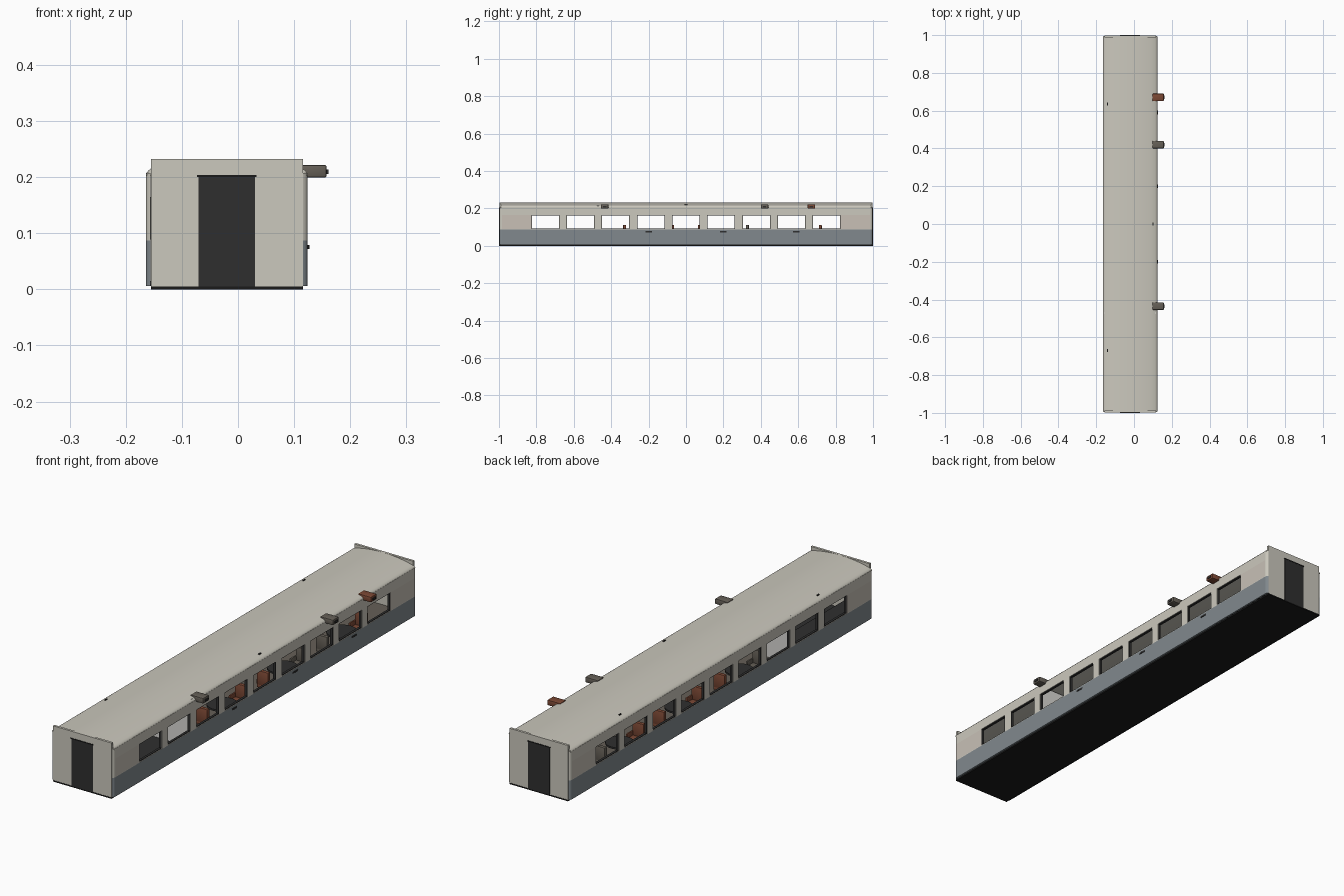
import bpy, bmesh, math
from mathutils import Vector

if "Cube" in bpy.data.objects:
    bpy.data.objects.remove(bpy.data.objects["Cube"])

CX = -0.02            # centre line of the carriage
HALF = 0.144          # half width over the side walls


def mat(name, r, g, b):
    m = bpy.data.materials.new(name)
    m.diffuse_color = (r, g, b, 1)
    m.use_nodes = True
    m.node_tree.nodes["Principled BSDF"].inputs["Base Color"].default_value = m.diffuse_color
    return m


CREAM = mat("cream", 0.60, 0.58, 0.51)
PANEL = mat("warm_cream", 0.58, 0.53, 0.47)
GREY = mat("blue_grey", 0.22, 0.25, 0.27)
DARK = mat("charcoal", 0.028, 0.028, 0.028)
BLACK = mat("black", 0.010, 0.010, 0.010)
RUST = mat("rust_brown", 0.20, 0.065, 0.035)
TAUPE = mat("taupe", 0.13, 0.115, 0.095)
WHITE = mat("off_white", 0.70, 0.69, 0.66)


def finish(name, bm, m, smooth=False):
    bmesh.ops.recalc_face_normals(bm, faces=bm.faces)
    me = bpy.data.meshes.new(name)
    bm.to_mesh(me)
    bm.free()
    me.materials.append(m)
    ob = bpy.data.objects.new(name, me)
    bpy.context.collection.objects.link(ob)
    if smooth:
        bpy.ops.object.select_all(action='DESELECT')
        ob.select_set(True)
        bpy.context.view_layer.objects.active = ob
        bpy.ops.object.shade_smooth_by_angle(angle=math.radians(35))
    return ob


def add_box(bm, x0, x1, y0, y1, z0, z1):
    vs = bmesh.ops.create_cube(bm, size=1)['verts']
    for v in vs:
        v.co = Vector((x0 + (v.co.x + .5) * (x1 - x0),
                       y0 + (v.co.y + .5) * (y1 - y0),
                       z0 + (v.co.z + .5) * (z1 - z0)))


def boxes(name, m, *dims, bevel=0):
    bm = bmesh.new()
    for d in dims:
        add_box(bm, *d)
    if bevel:
        bmesh.ops.bevel(bm, geom=bm.edges[:], offset=bevel, segments=2,
                        profile=0.5, affect='EDGES')
    return finish(name, bm, m, bool(bevel))


def prism(name, m, pts, vec, smooth=False):
    bm = bmesh.new()
    f = bm.faces.new([bm.verts.new(p) for p in pts])
    g = bmesh.ops.extrude_face_region(bm, geom=[f])['geom']
    bmesh.ops.translate(bm, vec=vec, verts=[v for v in g if isinstance(v, bmesh.types.BMVert)])
    return finish(name, bm, m, smooth)


# Underframe and floors
boxes("underframe", BLACK, (-0.155, 0.116, -0.995, 0.995, 0, 0.006))
boxes("underfloor", BLACK, (CX - 0.14, CX + 0.14, -0.985, 0.985, 0.006, 0.010))
boxes("service_floor", DARK, (CX - 0.136, CX + 0.136, -0.985, -0.475, 0.010, 0.015))
boxes("saloon_floor", TAUPE, (CX - 0.136, CX + 0.136, -0.465, 0.985, 0.010, 0.015))

# Side walls with nine window openings each
WZ0, WZ1, WW, PITCH = 0.089, 0.165, 0.150, 0.188
centres = [(i - 4) * PITCH for i in range(9)]
T = 0.008
for s, side in ((1, "right"), (-1, "left")):
    xa, xb = sorted((CX + s * HALF, CX + s * (HALF - T)))
    boxes(side + "_lower_wall", GREY, (xa, xb, -0.985, 0.985, 0.006, 0.087))
    pillars = [(xa, xb, a + WW / 2, b - WW / 2, WZ0, WZ1) for a, b in zip(centres, centres[1:])]
    boxes(side + "_upper_wall", CREAM, (xa, xb, -0.985, 0.985, WZ1, 0.207),
          (xa, xb, -0.985, 0.985, 0.087, WZ0), *pillars)
    e = centres[-1] + WW / 2
    boxes(side + "_end_panels", PANEL, (xa, xb, -0.985, -e, WZ0, WZ1), (xa, xb, e, 0.985, WZ0, WZ1))
    # Dark frames lining each window
    fa, fb = sorted((CX + s * (HALF - 0.002), CX + s * (HALF - 0.012)))
    fr, bars = 0.003, []
    for c in centres:
        y0, y1 = c - WW / 2, c + WW / 2
        bars += [(fa, fb, y0, y1, WZ0, WZ0 + fr), (fa, fb, y0, y1, WZ1 - fr, WZ1),
                 (fa, fb, y0, y0 + fr, WZ0, WZ1), (fa, fb, y1 - fr, y1, WZ0, WZ1)]
    boxes(side + "_window_frames", DARK, *bars)
    # Rounded vertical corners
    for e in (1, -1):
        plan = [(HALF - T, .985), (HALF, .985), (HALF - .001, .991), (HALF - .004, .995), (HALF - T, .997)]
        for nm, m, z0, z1 in (("lower", GREY, .006, .087), ("upper", CREAM, .087, .207)):
            prism(f"{side}_{nm}_corner", m, [(CX + s * x, e * y, z0) for x, y in plan],
                  (0, 0, z1 - z0), True)

# Arched roof shell with tight eaves
half = [(HALF, .204), (HALF - .001, .208), (HALF - .005, .2125), (HALF - .012, .216)]
half += [(x, .232 - .016 * (x / .132) ** 2) for x in (.11, .085, .06, .03)]
outer = half + [(0, .232)] + [(-x, z) for x, z in reversed(half)]
inner = [(x * .95, z - .006) for x, z in reversed(outer)]
prism("roof", CREAM, [(CX + x, -0.992, z) for x, z in outer + inner], (0, 1.984, 0), True)

# End walls with doorway and header
for e, nm in ((-1, "front"), (1, "back")):
    def yy(a, b):
        return sorted((e * a, e * b))
    boxes(nm + "_end_wall", CREAM, (-0.155, 0.116, *yy(.988, .998), .005, .232))
    boxes(nm + "_end_sill", BLACK, (-0.155, 0.116, *yy(.988, .999), 0, .005))
    boxes(nm + "_door", DARK, (-0.07, 0.03, *yy(.99, .9990), .005, .200))
    boxes(nm + "_door_header", BLACK, (-0.073, 0.033, *yy(.99, 1.0), .200, .204))

# Cross partition and service counter
boxes("partition", WHITE, (CX - .136, CX + .136, -.476, -.466, .010, .215))
boxes("service_counter", DARK, (CX - .135, CX - .06, -.95, -.50, .015, .082))


# Saloon furniture
def chair(x, y, d, m):
    boxes("chair", m, (x - .026, x + .026, y - .028, y + .028, .040, .056),
          (x - .026, x + .026, *sorted((y + d * .012, y + d * .028)), .050, .112),
          (x - .030, x - .022, y - .024, y + .024, .050, .074),
          (x + .022, x + .030, y - .024, y + .024, .050, .074), bevel=.003)
    boxes("chair_base", DARK, (x - .018, x + .018, y - .018, y + .018, .015, .040))


def table(x, y, r):
    bm = bmesh.new()
    for rad, z0, z1 in ((r, .072, .079), (.007, .018, .072), (.025, .015, .018)):
        vs = bmesh.ops.create_cone(bm, cap_ends=True, segments=24, radius1=rad,
                                   radius2=rad, depth=z1 - z0)['verts']
        bmesh.ops.translate(bm, vec=(x, y, (z0 + z1) / 2), verts=vs)
    finish("table", bm, DARK, True)


for i, ty in enumerate((-.20, .20, .59)):
    for s in (1, -1):
        tx = CX + s * .087
        table(tx, ty, .060 if s > 0 else .055)
        for d in (1, -1):
            chair(tx, ty + d * .108, d, TAUPE if (i + (d > 0) + (s > 0)) % 3 == 0 else RUST)

# Cushioned boxes projecting beside the roof edge
for y, m in ((.67, RUST), (.42, TAUPE), (-.435, TAUPE)):
    boxes("eaves_box", m, (.098, .158, y - .020, y + .020, .199, .222), bevel=.004)
    boxes("eaves_box_tip", DARK, (.150, .161, y - .009, y + .009, .206, .214))

# Small roof fittings
for x, y, z in ((-.14, .635, .2195), (.10, 0, .2195), (-.14, -.67, .2195)):
    boxes("roof_fitting", BLACK, (x - .003, x + .003, y - .007, y + .007, z - .006, z + .002))
